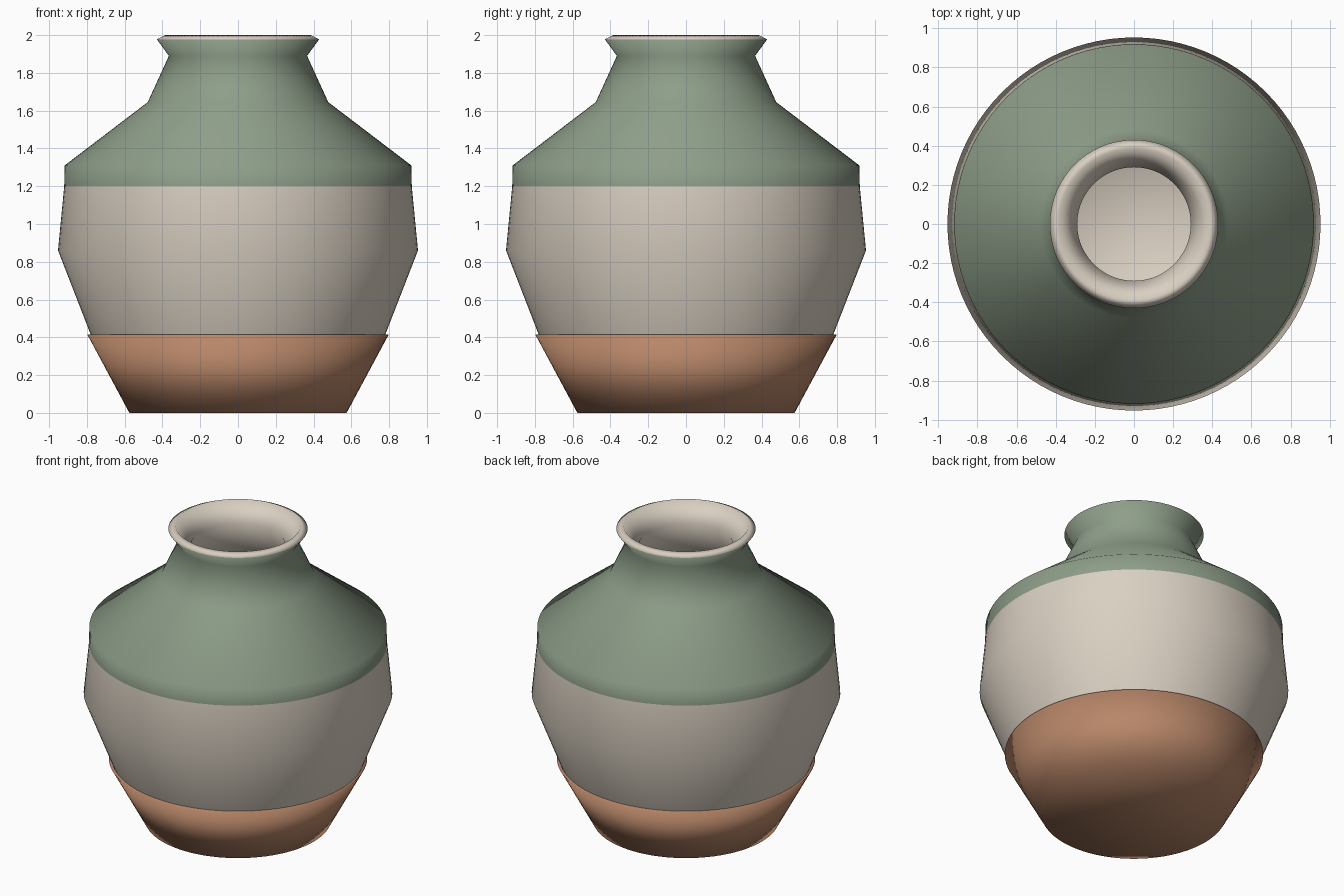
import bpy
import bmesh
from math import cos, sin, tau

SIDES = 96

cube = bpy.data.objects.get("Cube")
if cube:
    bpy.data.objects.remove(cube, do_unlink=True)


def material(name, rgb):
    mat = bpy.data.materials.new(name)
    mat.use_nodes = True
    mat.diffuse_color = (*rgb, 1)
    shader = mat.node_tree.nodes["Principled BSDF"]
    shader.inputs["Base Color"].default_value = (*rgb, 1)
    shader.inputs["Roughness"].default_value = 0.7
    return mat


cream = material("cream", (0.70, 0.63, 0.54))
sage = material("sage_green", (0.27, 0.34, 0.25))
clay = material("terracotta", (0.48, 0.24, 0.14))


def lathe(name, sections, cap_start=False, cap_end=False):
    """Revolve coloured runs of (radius, height) points into one smooth skin."""
    bm = bmesh.new()
    mats = [cream, sage, clay]
    previous = first = None
    for mat, points in sections:
        for radius, z in points:
            ring = [bm.verts.new((radius * sin(tau * i / SIDES),
                                  -radius * cos(tau * i / SIDES), z))
                    for i in range(SIDES)]
            if previous:
                for i in range(SIDES):
                    j = (i + 1) % SIDES
                    face = bm.faces.new((previous[i], previous[j], ring[j], ring[i]))
                    face.material_index = mats.index(mat)
            first = first or ring
            previous = ring
    # Flat discs close the ends
    if cap_start:
        bm.faces.new(first[::-1]).material_index = mats.index(sections[0][0])
    if cap_end:
        bm.faces.new(previous).material_index = mats.index(sections[-1][0])
    for face in bm.faces:
        face.smooth = True
    mesh = bpy.data.meshes.new(name)
    bm.to_mesh(mesh)
    bm.free()
    for mat in mats:
        mesh.materials.append(mat)
    obj = bpy.data.objects.new(name, mesh)
    bpy.context.collection.objects.link(obj)
    return obj


# Pot wall: belly, glazed shoulder and neck, then rim and hollow inside
belly = [(0.50, 0.03), (0.74, 0.31), (0.78, 0.415), (0.953, 0.86), (0.92, 1.20)]
shoulder_and_neck = [(0.918, 1.31), (0.478, 1.645), (0.366, 1.89), (0.43, 1.978)]
rim_and_inside = [(0.385, 2.0), (0.29, 1.87), (0.40, 1.62), (0.84, 1.28),
                  (0.87, 0.87), (0.70, 0.43), (0.49, 0.08)]
lathe("pot_body", [(cream, belly), (sage, shoulder_and_neck), (cream, rim_and_inside)],
      cap_start=True, cap_end=True)

# Foot: flared clay sleeve with a small ledge around the belly
lathe("pot_foot", [(clay, [(0.575, 0.0), (0.798, 0.415), (0.76, 0.415)])],
      cap_start=True)
